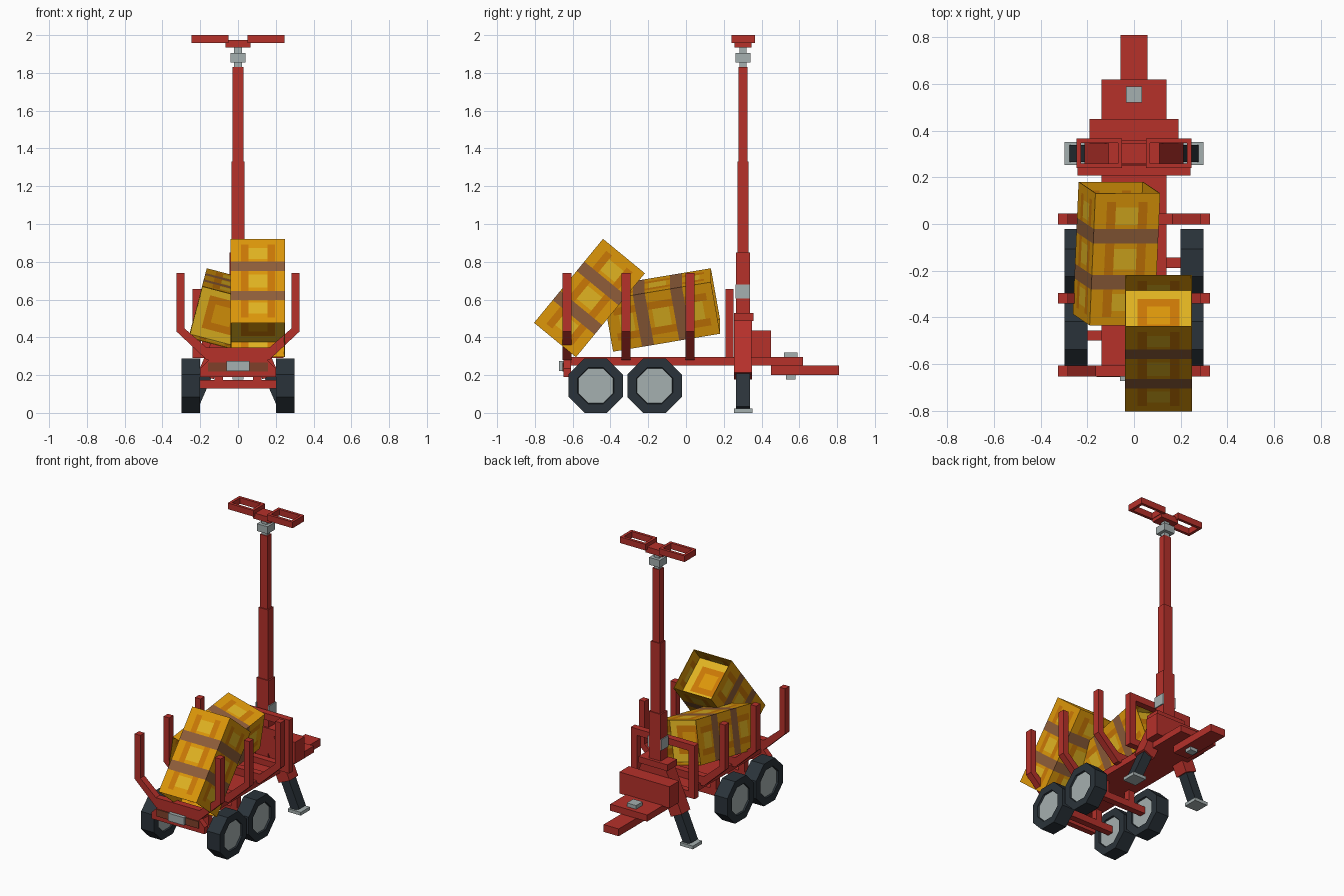
import bpy, bmesh, math
from mathutils import Matrix, Vector

if "Cube" in bpy.data.objects:
    bpy.data.objects.remove(bpy.data.objects["Cube"])


def material(name, r, g, b):
    m = bpy.data.materials.new(name)
    m.diffuse_color = tuple((c / 255) ** 2.2 for c in (r, g, b)) + (1,)
    m.use_nodes = True
    m.node_tree.nodes["Principled BSDF"].inputs["Base Color"].default_value = m.diffuse_color
    return m


RED = material("red paint", 180, 52, 46)
TYRE = material("dark rubber", 46, 54, 60)
GREY = material("light metal", 163, 174, 174)
LENS = material("brown lens", 126, 66, 46)
ORANGE = material("orange", 220, 150, 18)
YELLOW = material("yellow", 224, 178, 38)
DEEP = material("deep orange", 202, 120, 14)
BAND = material("brown band", 142, 94, 60)


def finish(bm, name, mats, matrix=Matrix()):
    bmesh.ops.recalc_face_normals(bm, faces=bm.faces)
    me = bpy.data.meshes.new(name)
    bm.to_mesh(me)
    bm.free()
    for m in mats:
        me.materials.append(m)
    ob = bpy.data.objects.new(name, me)
    ob.matrix_world = matrix
    bpy.context.collection.objects.link(ob)
    return ob


def box(name, x, y, z, mat=RED, matrix=Matrix()):
    """Box from (min, max) ranges on each axis."""
    bm = bmesh.new()
    bmesh.ops.create_cube(bm, size=1)
    for v in bm.verts:
        v.co = [r[0] + (c + 0.5) * (r[1] - r[0]) for c, r in zip(v.co, (x, y, z))]
    return finish(bm, name, [mat], matrix)


def profile(name, pts, y0, y1, mat=RED):
    """Extrude an x-z outline along y."""
    bm = bmesh.new()
    f = bm.faces.new([bm.verts.new((x, y0, z)) for x, z in pts])
    ext = bmesh.ops.extrude_face_region(bm, geom=[f])["geom"]
    bmesh.ops.translate(bm, vec=(0, y1 - y0, 0),
                        verts=[v for v in ext if isinstance(v, bmesh.types.BMVert)])
    return finish(bm, name, [mat])


def mirrored(half):
    return half + [(-x, z) for x, z in reversed(half)]


# Chassis, drawbar and tool box
box("bed", (-.14, .14), (-.62, .62), (.25, .295))
box("drawbar", (-.057, .057), (.45, .81), (.2, .25))
box("tool_box", (-.19, .19), (.345, .45), (.29, .437))
box("jack_top", (-.035, .035), (.52, .59), (.295, .32), GREY)
box("jack_foot", (-.028, .028), (.53, .58), (.178, .25), GREY)

# Stake bunks, with upright posts on both sides
half = [(.165, .28), (.325, .43), (.325, .74), (.283, .74), (.283, .447), (.165, .345)]
for y in (-.63, -.318, .021):
    profile("stake_bunk", mirrored(half), y - .023, y + .023)

# Rear bumper and lights
profile("bumper", mirrored([(.2, .19), (.2, .235), (.15, .285)]), -.648, -.61)
box("tail_light_bar", (-.16, .16), (-.655, -.645), (.22, .268), LENS)
box("rear_plate", (-.06, .06), (-.672, -.645), (.222, .275), GREY)

# Headboard frame
half = [(.24, .29), (.24, .655)]
for s in (-1, 1):
    box("headboard_post", sorted((s * .195, s * .242)), (.208, .252), (.29, .655))
for z in (.29, .61):
    box("headboard_rail", (-.195, .195), (.208, .252), (z, z + .045))


# Wheels, axles and hangers
def wheel(x, y):
    bm = bmesh.new()
    bmesh.ops.create_cone(bm, cap_ends=True, segments=8, depth=.098,
                          radius1=.144 / math.cos(math.pi / 8),
                          radius2=.144 / math.cos(math.pi / 8))
    caps = [f for f in bm.faces if len(f.verts) == 8]
    bmesh.ops.inset_individual(bm, faces=caps, thickness=.052, depth=0)
    bmesh.ops.inset_individual(bm, faces=caps, thickness=.004, depth=-.01)
    for f in caps:
        f.material_index = 1
    rot = Matrix.Rotation(math.pi / 2, 4, 'Y') @ Matrix.Rotation(math.pi / 8, 4, 'Z')
    finish(bm, "wheel", [TYRE, GREY], Matrix.Translation((x, y, .144)) @ rot)


for y in (-.478, -.166):
    box("axle", (-.21, .21), (y - .022, y + .022), (.128, .175))
    for s in (-1, 1):
        wheel(s * .249, y)
        box("axle_hanger", sorted((s * .08, s * .125)), (y - .022, y + .022), (.17, .255))

# Telescopic mast
for name, w, d, z0, z1, mat in (
        ("mast_base", .047, .047, .25, .53, RED),
        ("mast_lower", .045, .036, .53, .85, RED),
        ("mast_middle", .035, .03, .85, 1.33, RED),
        ("mast_upper", .028, .023, 1.33, 1.83, RED),
        ("mast_neck", .02, .018, 1.83, 1.935, GREY),
        ("mast_swivel", .04, .04, 1.855, 1.905, GREY),
        ("lamp_bracket", .066, .044, 1.935, 1.975, RED)):
    box(name, (-w, w), (.302 - d, .302 + d), (z0, z1), mat)
for s in (-1, 1):
    box("mast_side_plate", sorted((s * .044, s * .052)), (.262, .34), (.605, .68), GREY)
box("outrigger_head", (-.11, .11), (.255, .358), (.487, .53))


# Open lamp frames on the mast head
def lamp_frame(s):
    bm = bmesh.new()
    bmesh.ops.create_cube(bm, size=1)
    bmesh.ops.scale(bm, vec=(.195, .126, .042), verts=bm.verts)
    caps = [f for f in bm.faces if abs(f.normal.z) > .9]
    bmesh.ops.inset_individual(bm, faces=caps, thickness=.027)
    bmesh.ops.bridge_loops(bm, edges=[e for f in caps for e in f.edges])
    bmesh.ops.delete(bm, geom=caps, context='FACES_ONLY')
    finish(bm, "lamp_frame", [RED], Matrix.Translation((s * .148, .303, 1.979)))


# Splayed stabiliser legs
for s in (-1, 1):
    lamp_frame(s)
    top, foot = Vector((s * .055, .302, .46)), Vector((s * .248, .302, .02))
    axis = foot - top
    n = axis.length
    m = Matrix.Translation(top) @ axis.to_track_quat('Z', 'Y').to_matrix().to_4x4()
    lean = math.atan2(axis.x, -axis.z)
    m = Matrix.Translation(top) @ Matrix.Rotation(-lean, 4, 'Y')
    box("leg_sleeve", (-.045, .045), (-.047, .047), (-n * .6, .04), RED, m)
    box("leg_inner", (-.032, .032), (-.036, .036), (-n, -n * .55), TYRE, m)
    box("leg_foot", sorted((s * .2, s * .298)), (.253, .352), (0, .022), GREY)


# Square drums with recessed ends, bands and painted panels
def drum(name, matrix):
    bm = bmesh.new()
    bmesh.ops.create_cube(bm, size=1)
    bmesh.ops.scale(bm, vec=(.287, .575, .287), verts=bm.verts)
    ends = [f for f in bm.faces if abs(f.normal.y) > .9]
    bmesh.ops.inset_individual(bm, faces=ends, thickness=.005, depth=0)
    bmesh.ops.inset_individual(bm, faces=ends, thickness=.001, depth=-.1)
    cuts = {0: (.05, .09), 1: (.045, .068, .132, .15, .225, .25), 2: (.05, .09)}
    for axis, places in cuts.items():
        no = Vector([float(i == axis) for i in range(3)])
        for p in places:
            for s in (-1, 1):
                bmesh.ops.bisect_plane(bm, geom=bm.verts[:] + bm.edges[:] + bm.faces[:],
                                       plane_co=no * p * s, plane_no=no)
    bm.normal_update()
    for f in bm.faces:
        x, y, z = (abs(c) for c in f.calc_center_median())
        if abs(f.normal.y) > .9:
            u = max(x, z)          # end cap: framed square
            f.material_index = 0 if u < .05 or u > .14 else 2 if u < .09 else 1
        else:
            u = min(x, z)          # side: bands, stripes and patches
            if .068 < y < .132:
                f.material_index = 3
            elif .05 < u < .09 and y < .25:
                f.material_index = 2
            elif u < .05 and (y < .045 or .15 < y < .225):
                f.material_index = 1
    finish(bm, name, [ORANGE, YELLOW, DEEP, BAND], matrix)


def tilt(loc, pitch, roll=0, yaw=0):
    m = Matrix.Translation(loc)
    for a, axis in ((yaw, 'Z'), (pitch, 'X'), (roll, 'Y')):
        m = m @ Matrix.Rotation(math.radians(a), 4, axis)
    return m


drum("rear_drum", tilt((.105, -.511, .608), 50.6))
drum("front_drum", tilt((-.075, -.127, .545), 9.5, 15, -2.5))
